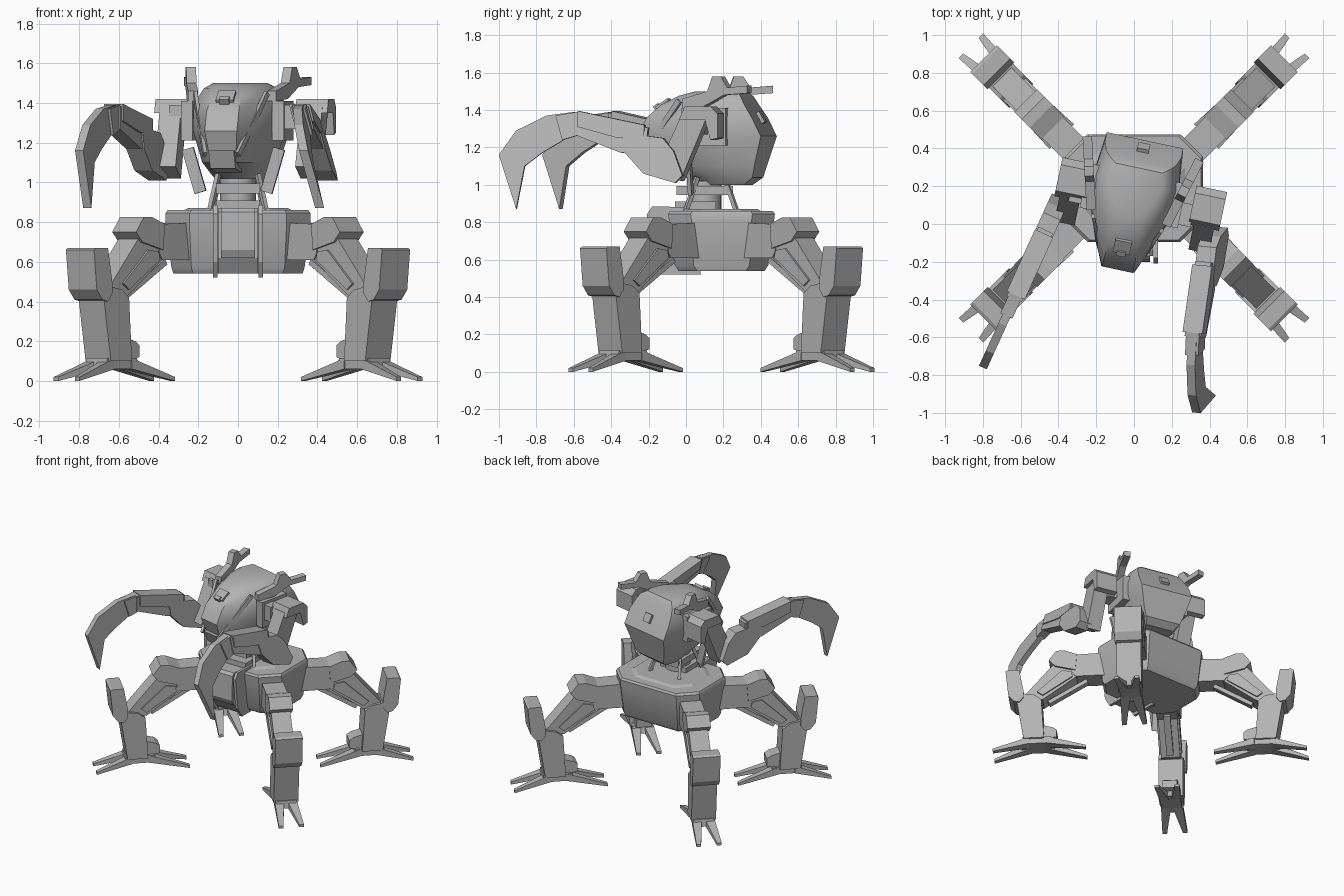
import bpy, bmesh, math
from mathutils import Vector, Matrix

cube = bpy.data.objects.get("Cube")
if cube:
    bpy.data.objects.remove(cube, do_unlink=True)

metal = bpy.data.materials.new("grey_metal")
metal.use_nodes = True
GREY = (0.45, 0.45, 0.45, 1)
metal.diffuse_color = GREY
metal.node_tree.nodes["Principled BSDF"].inputs["Base Color"].default_value = GREY


def finish(name, bm, mat=None, smooth=None):
    bmesh.ops.recalc_face_normals(bm, faces=bm.faces)
    if mat:
        bm.transform(mat)
    mesh = bpy.data.meshes.new(name)
    bm.to_mesh(mesh)
    bm.free()
    mesh.materials.append(metal)
    ob = bpy.data.objects.new(name, mesh)
    bpy.context.collection.objects.link(ob)
    if smooth:
        bpy.ops.object.select_all(action='DESELECT')
        ob.select_set(True)
        bpy.context.view_layer.objects.active = ob
        bpy.ops.object.shade_smooth_by_angle(angle=math.radians(smooth))
    return ob


def loft(name, rings, mat=None, smooth=None):
    bm = bmesh.new()
    vs = [[bm.verts.new(p) for p in ring] for ring in rings]
    n = len(vs[0])
    for a, b in zip(vs, vs[1:]):
        for i in range(n):
            j = (i + 1) % n
            bm.faces.new((a[i], a[j], b[j], b[i]))
    bm.faces.new(vs[0])
    bm.faces.new(vs[-1])
    return finish(name, bm, mat, smooth)


def prism(name, profile, width, mat=None, shift=0):
    # side profile (forward, height) given a sideways thickness
    return loft(name, [[(u, shift + s * width / 2, z) for u, z in profile] for s in (-1, 1)], mat)


def box(name, centre, size, mat=None, tilt=0):
    bm = bmesh.new()
    bmesh.ops.create_cube(bm, size=1)
    bm.transform(Matrix.Translation(centre) @ Matrix.Rotation(tilt, 4, 'X')
                 @ Matrix.Diagonal((*size, 1)))
    return finish(name, bm, mat)


def beam(name, a, b, w, h, mat=None):
    a, b = Vector(a), Vector(b)
    bm = bmesh.new()
    bmesh.ops.create_cube(bm, size=1)
    rot = (b - a).to_track_quat('Z', 'Y').to_matrix().to_4x4()
    bm.transform(Matrix.Translation((a + b) / 2) @ rot @ Matrix.Diagonal((w, h, (b - a).length, 1)))
    return finish(name, bm, mat)


def drum(name, centre, radius, height, sides=16):
    bm = bmesh.new()
    bmesh.ops.create_cone(bm, cap_ends=True, segments=sides, radius1=radius, radius2=radius, depth=height)
    return finish(name, bm, Matrix.Translation(centre), 40)


def frame(x, y, dx, dy):
    # local +x points along (dx, dy), local z stays up
    return Matrix.Translation((x, y, 0)) @ Matrix.Rotation(math.atan2(dy, dx), 4, 'Z')


# Hull: octagonal tub with rounded shoulders
CY = 0.19
def octagon(hx, hy, c, z):
    half = [(hx, hy - c), (hx - c, hy), (c - hx, hy), (-hx, hy - c)]
    return [(x, CY + y, z) for x, y in half + [(-x, -y) for x, y in half]]

loft("hull", [octagon(.325, .23, .1, .54), octagon(.335, .25, .1, .57), octagon(.365, .28, .12, .8),
              octagon(.365, .285, .12, .845), octagon(.355, .275, .12, .86)], smooth=35)
loft("hull_deck", [octagon(.27, .21, .1, .86), octagon(.25, .19, .1, .872)])

# Front prow with raised side rails
toward = frame(0, 0, 0, -1)
prism("prow", [(.17, .85), (.14, .87), (0, .87), (-.08, .54), (.12, .54), (.17, .62)], .2, toward)
prism("prow_panel", [(.19, .85), (.17, .87), (.12, .87), (.14, .62), (.18, .62), (.2, .66)], .17, toward)
for s, side in ((1, "left"), (-1, "right")):
    prism(side + "_prow_rail", [(.21, .84), (.18, .885), (-.02, .88), (-.08, .52), (.13, .52), (.18, .6)],
          .022, toward, s * .115)

# Neck with yoke and struts
drum("neck", (0, .1, .94), .09, .16)
box("neck_yoke", (0, .1, .97), (.22, .3, .05))
box("neck_base", (0, .05, .885), (.22, .22, .05))
for s, side in ((1, "left"), (-1, "right")):
    beam(side + "_rear_strut", (s * .13, .27, .86), (s * .09, .2, 1.06), .022, .022)
    beam(side + "_front_strut", (s * .14, .0, .86), (s * .1, .06, 1.04), .022, .022)

# Four identical legs
def leg(prefix, m):
    prism(prefix + "_hip", [(.12, .61), (.46, .61), (.48, .64), (.48, .79), (.12, .8)], .155, m)
    prism(prefix + "_knuckle", [(.46, .66), (.45, .79), (.54, .825), (.6, .825), (.655, .75), (.61, .7)], .17, m)
    prism(prefix + "_thigh", [(.44, .76), (.44, .62), (.7, .43), (.85, .45), (.63, .71), (.55, .77)], .14, m)
    prism(prefix + "_thigh_guard", [(.49, .65), (.48, .61), (.7, .46), (.74, .49), (.56, .66)], .165, m)
    beam(prefix + "_piston", (.38, 0, .6), (.66, 0, .43), .05, .03, m)
    prism(prefix + "_shin", [(.87, .48), (.76, .46), (.71, .42), (.69, .1), (.84, .1), (.89, .42)], .18, m)
    prism(prefix + "_shin_shield", [(.97, .66), (.955, .67), (.87, .67), (.84, .5), (.84, .44),
                                    (.87, .4), (.91, .41), (.95, .46)], .2, m)
    prism(prefix + "_heel", [(.7, .22), (.63, .2), (.6, .18), (.6, .12), (.7, .1)], .11, m)
    prism(prefix + "_ankle", [(.62, .06), (.86, .06), (.85, .115), (.64, .115)], .15, m)
    for d, root, tip, name in ((1, .8, 1.065, "outer"), (-1, .68, .385, "inner")):
        for s in (-1, 1):
            def ring(r, lat, w, lo, hi):
                return [(r, s * lat + a * w, z) for a, z in ((-1, lo), (1, lo), (1, hi), (-1, hi))]
            loft(f"{prefix}_{name}_toe_{'a' if s < 0 else 'b'}",
                 [ring(root, .043, .036, .06, .115), ring(tip, .075, .017, 0, .02)], m)

for sx, side in ((1, "left"), (-1, "right")):
    for sy, end in ((1, "back"), (-1, "front")):
        leg(f"{side}_{end}", frame(sx * .11, CY, sx, sy))

# Head pod, turned slightly to its right
YAW = Matrix.Rotation(math.radians(-12), 4, 'Z')
H = Matrix.Translation((-.01, .12, 0)) @ YAW @ Matrix.Translation((0, -.12, 0))

def pod(z, b, f, w):
    half = [(.36, f), (.64, .18 * b + .82 * f), (.88, .4 * b + .6 * f), (1, .7 * b + .3 * f), (.9, b)]
    return [(x * w, y, z) for x, y in half] + [(-x * w, y, z) for x, y in reversed(half)]

loft("head_pod", [pod(1.0, .34, .08, .12), pod(1.04, .39, .02, .155), pod(1.1, .405, -.19, .18),
                  pod(1.26, .45, -.25, .23), pod(1.36, .4, -.2, .23), pod(1.43, .355, -.12, .21),
                  pod(1.475, .33, -.03, .185), pod(1.5, .3, .06, .14)], H, 32)
box("sensor_housing", (0, -.11, 1.41), (.09, .08, .07), H, math.radians(35))
box("sensor_slot", (0, -.155, 1.41), (.05, .03, .04), H, math.radians(35))
box("rear_hatch", (0, .41, 1.36), (.065, .02, .065), H, math.radians(30))
prism("chin", [(.24, 1.16), (.2, 1.07), (.05, 1.05), (.05, 1.16)], .13, H @ toward)

for s, side in ((1, "left"), (-1, "right")):
    beam(side + "_hood_edge", (s * .185, -.0, 1.45), (s * .085, -.235, 1.14), .018, .03, H)
    box(side + "_shoulder_plate", (s * .235, .15, 1.31), (.06, .24, .2), H)
    beam(side + "_shoulder_axle", (s * .2, .11, 1.33), (s * .33, .11, 1.33), .12, .12, H)
    beam(side + "_cheek_plate", (s * .235, .06, 1.17), (s * .17, .06, .95), .02, .06, H)
    # Forked horn sweeping back and outward
    horn = H @ Matrix.Translation((s * .21, .06, 0)) @ frame(0, 0, s * .27, 1)
    prism(side + "_horn", [(-.03, 1.41), (.1, 1.42), (.22, 1.48), (.36, 1.49), (.36, 1.53), (.24, 1.52),
                           (.2, 1.58), (.15, 1.58), (.12, 1.5), (-.03, 1.46)], .05, horn)

# Arms: shoulder cover, upper arm, forearm and hooked claw
def arm(side, shoulder, m, lean):
    shear = Matrix.Identity(4)
    shear[1][2], shear[1][3] = lean, -lean * 1.3
    m = m @ shear
    prism(side + "_shoulder_cover", [(.03, 1.35), (0, 1.42), (-.14, 1.42), (-.18, 1.38),
                                     (-.18, 1.25), (-.14, 1.24), (-.11, 1.35)], .165, shoulder)
    prism(side + "_upper_arm", [(.16, 1.08), (.03, 1.02), (-.11, 1.35), (-.09, 1.38), (.02, 1.38)], .11, shoulder)
    prism(side + "_elbow", [(.34, 1.28), (.12, 1.25), (.06, 1.18), (.01, 1.05), (.05, 1.01), (.22, 1.06), (.32, 1.17)], .1, m)
    prism(side + "_forearm", [(.6, 1.385), (.2, 1.305), (.21, 1.2), (.34, 1.17), (.6, 1.27)], .085, m)
    prism(side + "_forearm_guard", [(.58, 1.395), (.22, 1.32), (.22, 1.26), (.36, 1.25), (.58, 1.31)], .105, m)
    prism(side + "_wrist", [(.7, 1.37), (.58, 1.39), (.56, 1.27), (.66, 1.24)], .07, m)
    prism(side + "_claw", [(.6, 1.39), (.75, 1.37), (.91, 1.29), (1, 1.16), (.9, .87), (.86, 1.1),
                           (.77, 1.17), (.62, 1.26)], .045, m)

turned = YAW @ toward
arm("left", Matrix.Translation((.375, .01, 0)) @ turned, frame(.385, 0, -.09, -1), -.25)
arm("right", Matrix.Translation((-.335, .16, 0)) @ turned, frame(-.385, .15, -.42, -.92), 0)
